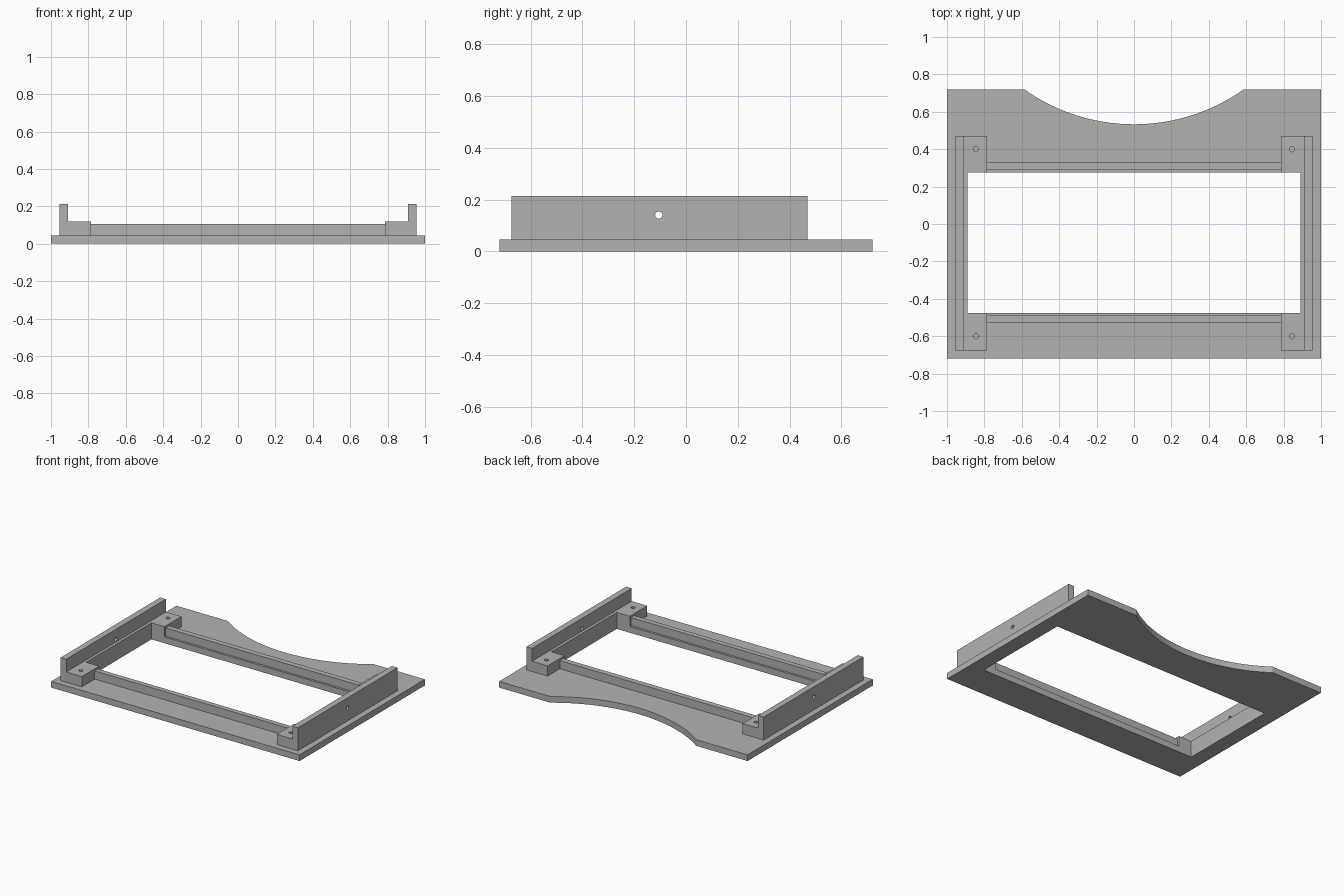
import bpy
import bmesh
import math
from mathutils import Matrix

default = bpy.data.objects.get("Cube")
if default:
    bpy.data.objects.remove(default, do_unlink=True)

PLATE_TOP, BLOCK_TOP, WALL_TOP = 0.045, 0.12, 0.213
OPEN_X, OPEN_FRONT, OPEN_BACK = 0.89, -0.475, 0.275
BLOCK_X = 0.785

grey = bpy.data.materials.new("plain_grey")
grey.use_nodes = True
colour = (0.45, 0.45, 0.45, 1)
grey.diffuse_color = colour
grey.node_tree.nodes["Principled BSDF"].inputs["Base Color"].default_value = colour


def make_object(name, bm):
    bmesh.ops.recalc_face_normals(bm, faces=bm.faces)
    mesh = bpy.data.meshes.new(name)
    bm.to_mesh(mesh)
    bm.free()
    mesh.materials.append(grey)
    obj = bpy.data.objects.new(name, mesh)
    bpy.context.collection.objects.link(obj)
    return obj


def prism(name, outline, low, high):
    bm = bmesh.new()
    face = bm.faces.new([bm.verts.new((x, y, low)) for x, y in outline])
    result = bmesh.ops.extrude_face_region(bm, geom=[face])
    verts = [v for v in result["geom"] if isinstance(v, bmesh.types.BMVert)]
    bmesh.ops.translate(bm, verts=verts, vec=(0, 0, high - low))
    return make_object(name, bm)


def box(name, x0, x1, y0, y1, z0, z1):
    return prism(name, [(x0, y0), (x1, y0), (x1, y1), (x0, y1)], z0, z1)


def rod(name, centre, radius, length, axis="Z"):
    bm = bmesh.new()
    turn = Matrix.Rotation(math.pi / 2, 4, "Y") if axis == "X" else Matrix()
    bmesh.ops.create_cone(bm, cap_ends=True, segments=24, radius1=radius,
                          radius2=radius, depth=length,
                          matrix=Matrix.Translation(centre) @ turn)
    return make_object(name, bm)


def cut(obj, cutter):
    mod = obj.modifiers.new("cut", "BOOLEAN")
    mod.operation = "DIFFERENCE"
    mod.solver = "EXACT"
    mod.object = cutter
    graph = bpy.context.evaluated_depsgraph_get()
    graph.update()
    mesh = bpy.data.meshes.new_from_object(obj.evaluated_get(graph))
    obj.modifiers.remove(mod)
    obj.data = mesh
    bpy.data.objects.remove(cutter, do_unlink=True)


# Base plate with a curved scoop in the back edge and a rectangular opening
half, depth, back = 0.587, 0.187, 0.72
radius = (half ** 2 + depth ** 2) / (2 * depth)
centre_y = back - depth + radius
sweep = math.asin(half / radius)
steps = 32
outline = [(-1, -back), (1, -back), (1, back)]
for i in range(steps + 1):
    a = sweep * (1 - 2 * i / steps)
    outline.append((radius * math.sin(a), centre_y - radius * math.cos(a)))
outline.append((-1, back))
base_plate = prism("base_plate", outline, 0, PLATE_TOP)
cut(base_plate, box("opening_cutter", -OPEN_X, OPEN_X, OPEN_FRONT, OPEN_BACK, -1, 1))

# Side brackets: corner blocks, low ledge and tall outer wall in one piece
front, rear, outer, wall = -0.675, 0.47, 0.955, 0.91
c_shape = [(outer, front), (outer, rear), (BLOCK_X, rear), (BLOCK_X, OPEN_BACK),
           (OPEN_X, OPEN_BACK), (OPEN_X, OPEN_FRONT),
           (BLOCK_X, OPEN_FRONT), (BLOCK_X, front)]
bracket = prism("left_bracket", c_shape, PLATE_TOP, WALL_TOP)
cut(bracket, box("step_cutter", 0.5, wall, -1, 1, BLOCK_TOP, 1))
for y in (-0.6, 0.4):
    cut(bracket, rod("screw_cutter", (0.845, y, BLOCK_TOP), 0.014, 0.13))
cut(bracket, rod("pin_cutter", (outer, -0.105, 0.14), 0.014, 0.3, "X"))

bm = bmesh.new()
bm.from_mesh(bracket.data)
bmesh.ops.scale(bm, vec=(-1, 1, 1), verts=bm.verts)
make_object("right_bracket", bm)

# Cross rails set slightly back from the opening
for name, y0, y1 in (("front_rail", -0.527, -0.49), ("back_rail", 0.29, 0.33)):
    box(name, -BLOCK_X, BLOCK_X, y0, y1, PLATE_TOP, 0.105)
